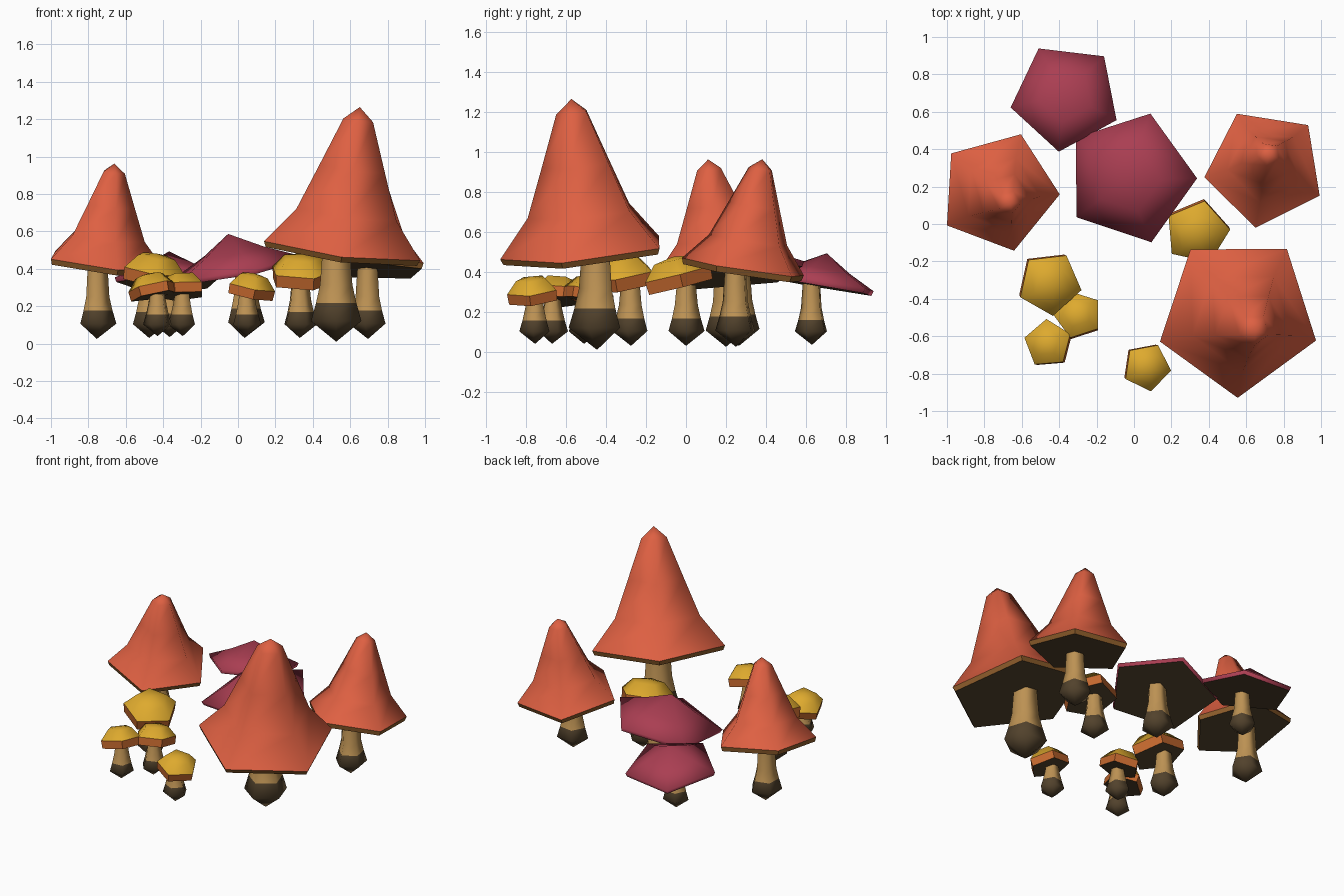
import bpy, bmesh, math
from mathutils import Vector

if "Cube" in bpy.data.objects:
    bpy.data.objects.remove(bpy.data.objects["Cube"])


def srgb(r, g, b):
    f = lambda c: (c / 255 / 12.92) if c < 10 else ((c / 255 + 0.055) / 1.055) ** 2.4
    return (f(r), f(g), f(b), 1)


def material(name, *rgb):
    m = bpy.data.materials.new(name)
    m.diffuse_color = srgb(*rgb)
    m.use_nodes = True
    m.node_tree.nodes["Principled BSDF"].inputs["Base Color"].default_value = m.diffuse_color
    return m


ORANGE = material("orange cap", 222, 96, 66)
RED = material("crimson cap", 170, 62, 82)
YELLOW = material("yellow cap", 222, 170, 46)
RUST = material("rust band", 196, 104, 46)
OCHRE = material("ochre rim", 140, 92, 42)
TAN = material("tan stem", 190, 147, 84)
DARK = material("dark earth brown", 82, 66, 44)


def lathe(name, profile, mats, turn, sides=5):
    """Spin a (radius, height) profile; mats gives one material per band."""
    bm = bmesh.new()
    rings = []
    for r, h in profile:
        n = 1 if r == 0 else sides
        rings.append([bm.verts.new((r * math.cos(turn + math.tau * i / sides),
                                    r * math.sin(turn + math.tau * i / sides), h))
                      for i in range(n)])
    used = list(dict.fromkeys(mats))
    for lo, hi, m in zip(rings, rings[1:], mats):
        for i in range(sides):
            j = (i + 1) % sides
            quad = [lo[i % len(lo)], lo[j % len(lo)], hi[j % len(hi)], hi[i % len(hi)]]
            f = bm.faces.new(list(dict.fromkeys(quad)))
            f.material_index = used.index(m)
            f.smooth = m not in (RUST, OCHRE)
    bmesh.ops.recalc_face_normals(bm, faces=bm.faces)
    # sharp edges wherever the colour changes on caps
    for e in bm.edges:
        a = [f.material_index for f in e.link_faces]
        if len(set(a)) > 1 and TAN not in used:
            e.smooth = False
    me = bpy.data.meshes.new(name)
    bm.to_mesh(me)
    bm.free()
    for m in used:
        me.materials.append(m)
    ob = bpy.data.objects.new(name, me)
    bpy.context.collection.objects.link(ob)
    return ob


def cap_profile(kind, R, H):
    if kind == "orange":     # tall bell with a flared brim
        pts = [(0, -.03), (R * .97, -.03), (R, 0), (R * .64, H * .25),
               (R * .42, H * .57), (R * .19, H * .91), (0, H)]
        return pts, [DARK, OCHRE] + [ORANGE] * 4
    if kind == "red":        # low shallow cone
        pts = [(0, -.025), (R * .97, -.025), (R, 0), (R * .5, H * .44), (0, H)]
        return pts, [DARK] + [RED] * 3
    # button cap with a rust band around it
    pts = [(0, 0), (R * .97, 0), (R, H * .42), (R * .6, H * .9), (0, H)]
    return pts, [DARK, RUST, YELLOW, YELLOW]


# kind, cap centre, cap radius, cap height, corner angle, rim slope (x, y),
# stem x, y, foot z, bulge radius
MUSHROOMS = [
    ("orange", (.557, -.49, .51), .442, .765, -90, (-.125, .11), (.525, -.445, .01, .142)),
    ("orange", (-.724, .173, .44), .33, .53, -3, (-.12, .12), (-.755, .20, .025, .105)),
    ("orange", (.70, .30, .42), .328, .55, -99, (-.04, -.15), (.695, .25, .025, .105)),
    ("red", (-.02, .247, .405), .363, .185, 0, (.18, .085), (.035, .265, .03, .108)),
    ("red", (-.365, .68, .35), .3, .145, -97, (.02, -.17), (-.365, .63, .035, .086)),
    ("yellow", (.335, -.03, .325), .178, .155, 5, (-.03, .25), (.33, 0, .03, .095)),
    ("yellow", (-.46, -.31, .33), .175, .155, -12, (-.17, .15), (-.475, -.275, .03, .095)),
    ("yellow", (-.45, -.645, .255), .132, .125, 94, (.22, -.13), (-.43, -.67, .04, .08)),
    ("yellow", (-.295, -.495, .255), .132, .125, 36, (.08, -.2), (-.295, -.51, .04, .08)),
    ("yellow", (.06, -.76, .255), .132, .125, -8, (-.2, .12), (.045, -.755, .04, .08)),
]

for n, (kind, centre, R, H, deg, slope, (sx, sy, z0, r)) in enumerate(MUSHROOMS, 1):
    turn = math.radians(deg)
    # tilted cap
    pts, mats = cap_profile(kind, R, H)
    cap = lathe(f"{kind}_cap_{n}", pts, mats, turn)
    cap.location = centre
    cap.rotation_mode = 'QUATERNION'
    normal = Vector((-slope[0], -slope[1], 1))
    cap.rotation_quaternion = Vector((0, 0, 1)).rotation_difference(normal)
    # upright stem with a bulbous dark foot
    top = centre[2] + .01
    zb = z0 + r * .78
    zc = z0 + r * 1.45
    lathe(f"stem_{n}", [(0, z0), (r, zb), (r * .8, zc), (r * .64, zc + r * .7), (r * .53, top)],
          [DARK, DARK, TAN, TAN], turn).location = (sx, sy, 0)
